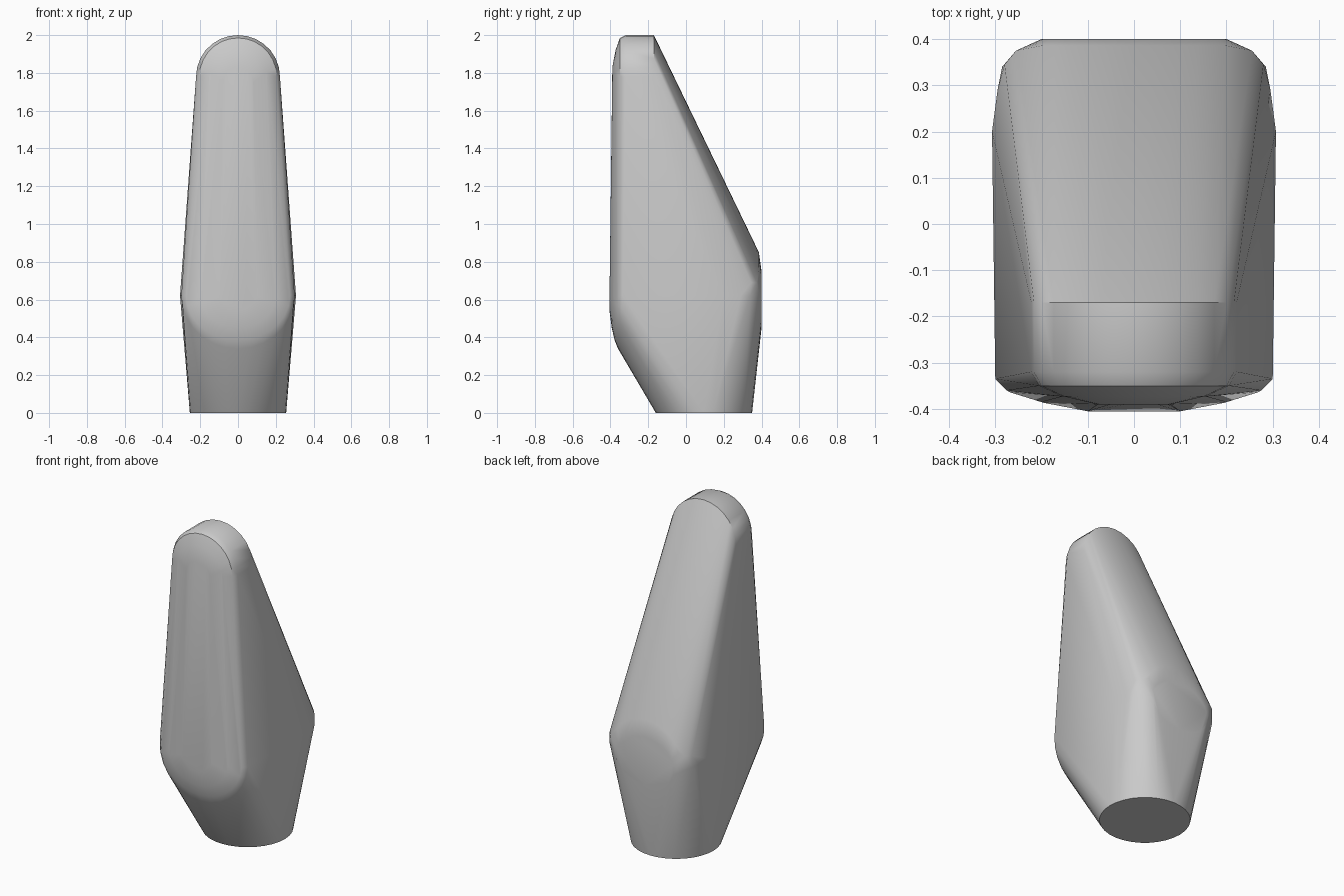
import bpy, bmesh
from math import sin, cos, pi, radians

cube = bpy.data.objects.get("Cube")
if cube:
    bpy.data.objects.remove(cube, do_unlink=True)

grey = bpy.data.materials.new("plain grey")
grey.use_nodes = True
colour = (0.6, 0.6, 0.6, 1)
grey.diffuse_color = colour
grey.node_tree.nodes["Principled BSDF"].inputs["Base Color"].default_value = colour

points = []


def arc(y, r, z, height, start=0, end=pi, steps=14, lean=0):
    """Arc in the xz plane; lean shifts y towards the arc's middle."""
    for i in range(steps + 1):
        a = start + (end - start) * i / steps
        points.append((r * cos(a), y + lean * abs(sin(a)), z + height * sin(a)))


def mirrored(section, z):
    """Points of one side of a horizontal section, on both sides."""
    for x, y in section:
        points.extend([(x, y, z), (-x, y, z)])


# Round foot
for i in range(32):
    a = 2 * pi * i / 32
    points.append((0.255 * cos(a), 0.095 + 0.255 * sin(a), 0))

# Rounded tip and its softened front rim
arc(-0.17, 0.222, 1.78, 0.22)
arc(-0.32, 0.222, 1.78, 0.22)
arc(-0.35, 0.205, 1.78, 0.205)
arc(-0.373, 0.155, 1.77, 0.15)
arc(-0.39, 0.08, 1.75, 0.08)

# Bulged front panel with a round lower end
arc(-0.335, 0.3, 0.62, 0.28, pi, 2 * pi, lean=-0.025)
arc(-0.36, 0.275, 0.62, 0.235, pi, 2 * pi, lean=-0.018)
arc(-0.385, 0.2, 0.62, 0.17, pi, 2 * pi, lean=-0.008)
arc(-0.405, 0.1, 0.62, 0.08, pi, 2 * pi)

# Widest part of the body and the rounded back
mirrored([(0.305, -0.1), (0.307, 0.2), (0.295, 0.29), (0.285, 0.34)], 0.62)
mirrored([(0.28, 0.345), (0.255, 0.375), (0.21, 0.39)], 0.69)
arc(0.4, 0.2, 0.6, 0.15, 0, 2 * pi, 28)
arc(0.386, 0.22, 0.67, 0.18)

# Skin the outline into one solid
bm = bmesh.new()
for p in points:
    bm.verts.new(p)
hull = bmesh.ops.convex_hull(bm, input=bm.verts)
loose = {v for v in hull["geom_interior"] + hull["geom_unused"]
         if isinstance(v, bmesh.types.BMVert)}
bmesh.ops.delete(bm, geom=list(loose), context='VERTS')
bmesh.ops.dissolve_limit(bm, angle_limit=radians(1), verts=bm.verts, edges=bm.edges)
bmesh.ops.recalc_face_normals(bm, faces=bm.faces)

mesh = bpy.data.meshes.new("tapered_body")
bm.to_mesh(mesh)
bm.free()
mesh.materials.append(grey)
body = bpy.data.objects.new("tapered_body", mesh)
bpy.context.collection.objects.link(body)

bpy.ops.object.select_all(action='DESELECT')
body.select_set(True)
bpy.context.view_layer.objects.active = body
bpy.ops.object.shade_smooth_by_angle(angle=radians(35))
